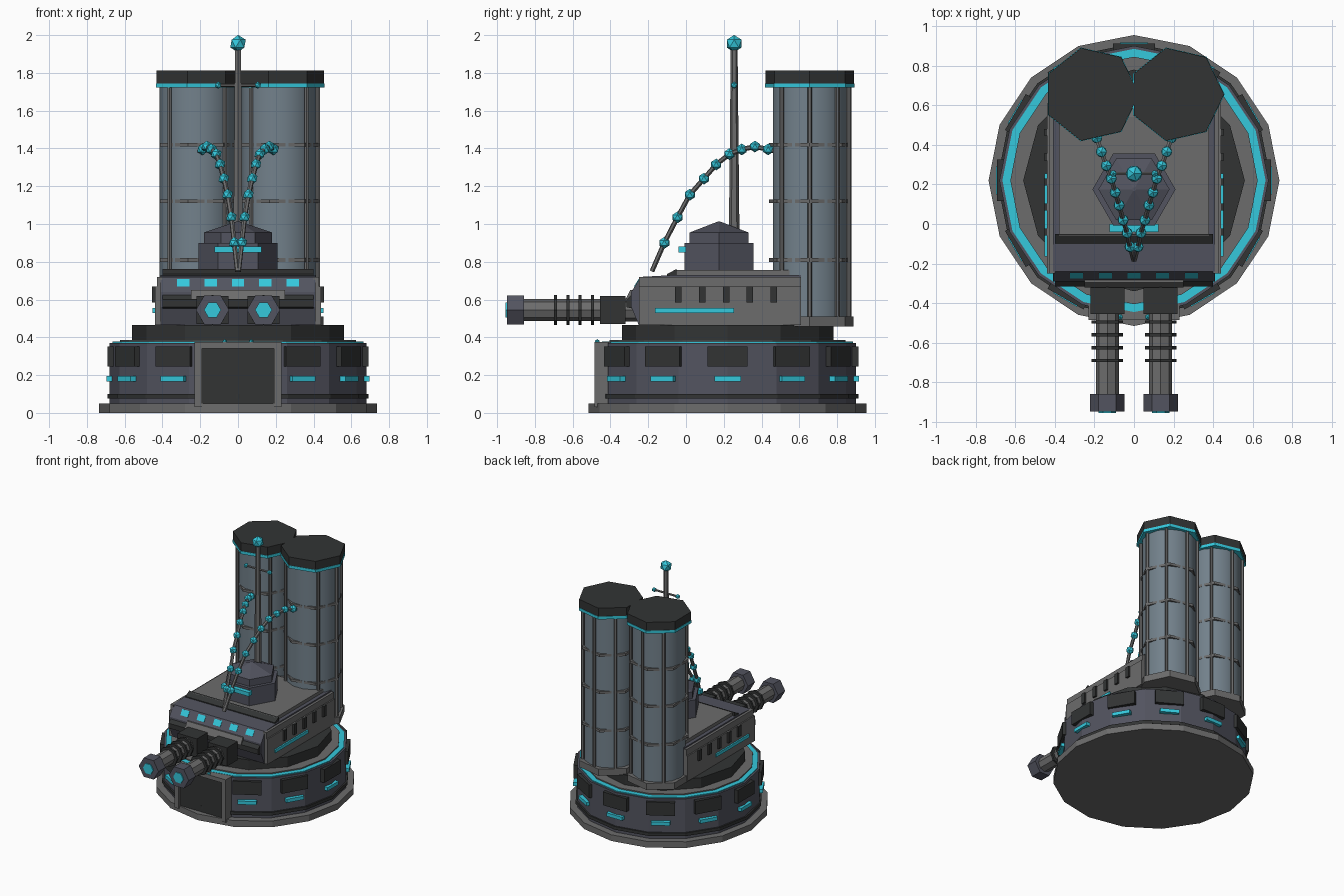
import bpy, bmesh, math
from mathutils import Vector, Matrix

if "Cube" in bpy.data.objects:
    bpy.data.objects.remove(bpy.data.objects["Cube"])

def mat(name, c):
    m = bpy.data.materials.new(name)
    m.diffuse_color = (*c, 1)
    m.use_nodes = True
    m.node_tree.nodes["Principled BSDF"].inputs["Base Color"].default_value = m.diffuse_color
    return m

CYAN = mat("cyan_glow", (0.035, 0.58, 0.72))
DARK = mat("dark_metal", (0.032, 0.034, 0.034))
GREY = mat("grey_metal", (0.15, 0.15, 0.15))
BLUE = mat("blue_grey_metal", (0.085, 0.088, 0.115))
TANK = mat("tank_metal", (0.17, 0.22, 0.26))

def finish(name, bm, m, smooth=False):
    bmesh.ops.recalc_face_normals(bm, faces=bm.faces)
    me = bpy.data.meshes.new(name)
    bm.to_mesh(me)
    bm.free()
    me.materials.append(m)
    ob = bpy.data.objects.new(name, me)
    bpy.context.collection.objects.link(ob)
    if smooth:
        bpy.ops.object.select_all(action='DESELECT')
        ob.select_set(True)
        bpy.context.view_layer.objects.active = ob
        bpy.ops.object.shade_smooth_by_angle(angle=math.radians(40))
    return ob

def lathe(name, profile, n, m, loc=(0, 0, 0), along_y=False, smooth=False):
    """Stack of n-sided rings (radius, height) with closed ends."""
    bm = bmesh.new()
    rings = []
    for r, h in profile:
        ring = []
        for i in range(n):
            a = 2 * math.pi * i / n
            c, s = r * math.cos(a), r * math.sin(a)
            ring.append(bm.verts.new(Vector((c, h, s) if along_y else (c, s, h)) + Vector(loc)))
        rings.append(ring)
    for p, q in zip(rings, rings[1:]):
        for i in range(n):
            j = (i + 1) % n
            bm.faces.new((p[i], p[j], q[j], q[i]))
    bm.faces.new(rings[0])
    bm.faces.new(rings[-1])
    return finish(name, bm, m, smooth)

def disc(name, r, z0, z1, n, m, loc=(0, 0, 0), **k):
    return lathe(name, [(r, z0), (r, z1)], n, m, loc, **k)

def box(name, x0, x1, y0, y1, z0, z1, m, matrix=Matrix()):
    bm = bmesh.new()
    t = Matrix.Translation(((x0 + x1) / 2, (y0 + y1) / 2, (z0 + z1) / 2))
    bmesh.ops.create_cube(bm, size=1, matrix=matrix @ t @ Matrix.Diagonal((x1 - x0, y1 - y0, z1 - z0, 1)))
    return finish(name, bm, m)

def extrude_x(name, pts, x0, x1, m):
    """Side profile (y, z) extruded across x."""
    bm = bmesh.new()
    f = bm.faces.new([bm.verts.new((x0, y, z)) for y, z in pts])
    g = bmesh.ops.extrude_face_region(bm, geom=[f])
    bmesh.ops.translate(bm, vec=(x1 - x0, 0, 0),
                        verts=[v for v in g['geom'] if isinstance(v, bmesh.types.BMVert)])
    return finish(name, bm, m)

def rod(name, a, b, r0, r1, m, n=6):
    a, b = Vector(a), Vector(b)
    d = b - a
    bm = bmesh.new()
    bmesh.ops.create_cone(bm, cap_ends=True, segments=n, radius1=r0, radius2=r1, depth=d.length,
                          matrix=Matrix.Translation((a + b) / 2) @ d.to_track_quat('Z', 'Y').to_matrix().to_4x4())
    return finish(name, bm, m)

def ball(name, p, r, m):
    bm = bmesh.new()
    bmesh.ops.create_icosphere(bm, subdivisions=1, radius=r, matrix=Matrix.Translation(p))
    return finish(name, bm, m)

# Round base drum
C = (0, 0.22, 0)
disc("base_plate", 0.735, 0, 0.05, 16, GREY, C)
disc("drum", 0.68, 0.05, 0.37, 16, BLUE, C)
disc("drum_lower_band", 0.692, 0.075, 0.1, 16, DARK, C)
disc("drum_glow_ring", 0.665, 0.35, 0.377, 16, CYAN, C)
disc("drum_cap", 0.625, 0.36, 0.386, 16, GREY, C)
disc("turntable", 0.56, 0.38, 0.466, 12, DARK, C)

# Windows and lights around the drum, leaving the front for the door
for k in range(1, 12):
    rot = Matrix.Translation(C) @ Matrix.Rotation(math.radians(30 * k), 4, 'Z')
    box("drum_window", -0.105, 0.105, -0.692, -0.64, 0.245, 0.352, DARK, rot)
    box("drum_light", -0.07, 0.07, -0.697, -0.64, 0.167, 0.195, CYAN, rot)

# Front door
box("door_panel", -0.19, 0.19, -0.47, -0.42, 0.04, 0.35, DARK)
box("door_lintel", -0.23, 0.23, -0.485, -0.40, 0.342, 0.375, GREY)
for s in (-1, 1):
    box("door_post", s * 0.21 - 0.02, s * 0.21 + 0.02, -0.485, -0.40, 0.03, 0.345, GREY)
    ball("door_lamp", (s * 0.07, -0.47, 0.375), 0.015, CYAN)

# Hull
extrude_x("hull", [(-0.25, 0.465), (-0.29, 0.56), (-0.29, 0.64), (-0.24, 0.72), (-0.06, 0.73),
                   (0.61, 0.73), (0.61, 0.465)], -0.41, 0.41, BLUE)
extrude_x("hull_roof", [(-0.09, 0.725), (-0.06, 0.757), (0.54, 0.757), (0.61, 0.725)], -0.38, 0.38, GREY)
extrude_x("roof_front_strip", [(-0.10, 0.715), (-0.10, 0.735), (-0.05, 0.762), (-0.05, 0.72)], -0.4, 0.4, DARK)
extrude_x("front_visor", [(-0.24, 0.54), (-0.315, 0.56), (-0.315, 0.60), (-0.27, 0.645), (-0.24, 0.645)],
          -0.4, 0.4, DARK)
extrude_x("front_plate", [(-0.27, 0.60), (-0.32, 0.602), (-0.295, 0.65), (-0.26, 0.65)], -0.25, 0.25, GREY)
for x in (-0.29, -0.145, 0, 0.145, 0.29):
    extrude_x("front_light", [(-0.275, 0.67), (-0.25, 0.71), (-0.23, 0.7), (-0.255, 0.66)],
              x - 0.033, x + 0.033, CYAN)
for s in (-1, 1):
    def side(name, inner, outer, y0, y1, z0, z1, m):
        box(name, *sorted((s * inner, s * outer)), y0, y1, z0, z1, m)
    side("side_armor", 0.40, 0.44, -0.25, 0.61, 0.466, 0.67, GREY)
    extrude_x("side_armor_bevel", [(-0.25, 0.67), (-0.25, 0.72), (0.61, 0.72), (0.61, 0.67)],
              s * 0.40, s * 0.43, GREY)
    for i in range(5):
        y = -0.04 + 0.126 * i
        side("side_vent", 0.42, 0.455, y - 0.017, y + 0.017, 0.585, 0.67, DARK)
    side("side_light", 0.42, 0.452, -0.165, 0.255, 0.53, 0.555, CYAN)

# Twin guns
for s in (-1, 1):
    g = (s * 0.135, 0, 0.545)
    def gun(name, r, y0, y1, n, m):
        disc(name, r, y0, y1, n, m, g, along_y=True)
    box("gun_mount", g[0] - 0.086, g[0] + 0.086, -0.455, -0.32, 0.47, 0.62, DARK)
    gun("gun_root", 0.06, -0.33, -0.22, 8, GREY)
    gun("gun_barrel", 0.058, -0.87, -0.44, 8, GREY)
    for y in (-0.69, -0.625, -0.56, -0.495):
        gun("gun_ring", 0.08, y - 0.008, y + 0.008, 8, DARK)
    gun("gun_muzzle", 0.088, -0.948, -0.858, 6, BLUE)
    gun("gun_core", 0.045, -0.956, -0.93, 6, CYAN)

# Hexagonal command cupola
lathe("cupola", [(0.21, 0.75), (0.21, 0.9), (0.18, 0.9), (0.18, 0.955), (0.01, 1.012)], 6, BLUE, (0, 0.175, 0))
box("cupola_visor", -0.125, 0.125, -0.04, 0.0, 0.85, 0.882, CYAN)

# Antenna mast
rod("antenna_mast", (0, 0.255, 0.75), (0, 0.255, 1.93), 0.03, 0.018, GREY)
ball("antenna_tip", (0, 0.255, 1.955), 0.046, CYAN)
rod("antenna_crossbar", (-0.105, 0.255, 1.735), (0.105, 0.255, 1.735), 0.009, 0.009, GREY)
for s in (-1, 1):
    ball("crossbar_lamp", (s * 0.105, 0.255, 1.735), 0.019, CYAN)

# Twin tanks with ribs and rods
for s in (-1, 1):
    t = (s * 0.215, 0.655, 0)
    disc("tank_body", 0.2, 0.5, 1.74, 14, TANK, t, smooth=True)
    disc("tank_foot", 0.238, 0.457, 0.51, 7, GREY, t)
    disc("tank_glow_ring", 0.243, 1.722, 1.745, 7, CYAN, t)
    disc("tank_cap", 0.24, 1.74, 1.812, 7, DARK, t)
    for z in (0.81, 1.12, 1.42):
        disc("tank_rib", 0.22, z - 0.01, z + 0.01, 7, GREY, t)
    for a in (0, 45, 90, 135, 225, 315):
        x = t[0] + 0.208 * math.cos(math.radians(a))
        y = t[1] + 0.208 * math.sin(math.radians(a))
        rod("tank_rod", (x, y, 0.5), (x, y, 1.73), 0.012, 0.012, GREY)

# Beaded cables arching from the hull front to the tanks
path = [(0.003, -0.18, 0.75), (0.02, -0.115, 0.9), (0.035, -0.045, 1.035), (0.055, 0.02, 1.155),
        (0.075, 0.095, 1.24), (0.095, 0.16, 1.315), (0.115, 0.23, 1.37), (0.14, 0.295, 1.395),
        (0.165, 0.365, 1.41), (0.188, 0.435, 1.395), (0.2, 0.48, 1.385)]
for s in (-1, 1):
    pts = [(s * x, y, z) for x, y, z in path]
    for a, b in zip(pts, pts[1:]):
        rod("cable_segment", a, b, 0.013, 0.013, GREY)
    for p in pts[1:-1]:
        ball("cable_bead", p, 0.031, CYAN)
